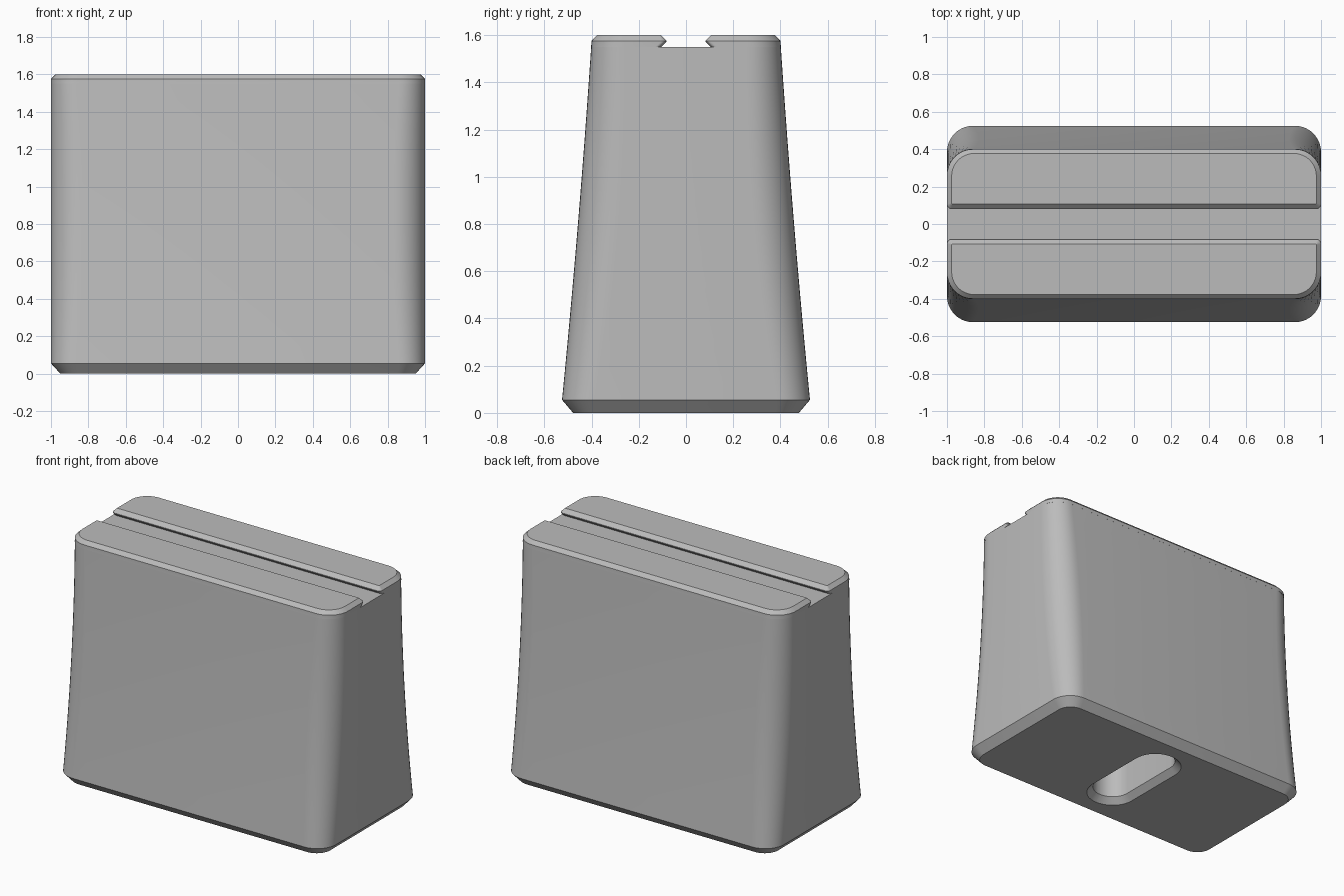
import bpy, bmesh, math

cube = bpy.data.objects.get("Cube")
if cube:
    bpy.data.objects.remove(cube, do_unlink=True)

SEG = 10
grey = bpy.data.materials.new("plain grey")
grey.use_nodes = True
COLOUR = (0.5, 0.5, 0.5, 1)
grey.diffuse_color = COLOUR
grey.node_tree.nodes["Principled BSDF"].inputs["Base Color"].default_value = COLOUR


def rounded_ring(hx, y0, y1, r0, r1, z):
    """Counter-clockwise rounded rectangle; r0 rounds the y0 side, r1 the y1 side."""
    corners = [(hx - r0, y0 + r0, r0, -90), (hx - r1, y1 - r1, r1, 0),
               (r1 - hx, y1 - r1, r1, 90), (r0 - hx, y0 + r0, r0, 180)]
    ring = []
    for cx, cy, r, start in corners:
        for i in range(SEG + 1):
            a = math.radians(start + 90 * i / SEG)
            ring.append((cx + r * math.cos(a), cy + r * math.sin(a), z))
    return ring


def loft(name, rings):
    """Skin consecutive rings and cap both ends."""
    bm = bmesh.new()
    loops = [[bm.verts.new(p) for p in ring] for ring in rings]
    n = len(loops[0])
    for low, high in zip(loops, loops[1:]):
        for i in range(n):
            j = (i + 1) % n
            bm.faces.new((low[i], low[j], high[j], high[i]))
    bm.faces.new(loops[0][::-1])
    bm.faces.new(loops[-1])
    bmesh.ops.recalc_face_normals(bm, faces=bm.faces)
    mesh = bpy.data.meshes.new(name)
    bm.to_mesh(mesh)
    bm.free()
    mesh.materials.append(grey)
    obj = bpy.data.objects.new(name, mesh)
    bpy.context.collection.objects.link(obj)
    bpy.ops.object.select_all(action="DESELECT")
    obj.select_set(True)
    bpy.context.view_layer.objects.active = obj
    bpy.ops.object.shade_smooth_by_angle(angle=math.radians(25))
    return obj


def body_ring(z):
    """Tapered, slightly hollow-sided section of the body."""
    t = (z - 0.055) / 1.52
    bow = 4 * t * (1 - t)
    hy = 0.525 - 0.125 * t - 0.006 * bow
    r = 0.14 + 0.03 * bow
    return rounded_ring(1, -hy, hy, r, r, z)


def slot_ring(hx, hy, z):
    return rounded_ring(hx, -hy, hy, hx * 0.98, hx * 0.98, z)


# Body: slot ceiling, slot wall, slot chamfer, underside, base chamfer, walls
FLOOR = 1.55
rings = [slot_ring(0.125, 0.34, 0.6), slot_ring(0.125, 0.34, 0.04),
         slot_ring(0.165, 0.38, 0), rounded_ring(0.95, -0.478, 0.478, 0.1, 0.1, 0)]
STEPS = 12
rings += [body_ring(0.055 + (FLOOR - 0.055) * i / STEPS) for i in range(STEPS + 1)]
loft("body", rings)

# Top rails: chamfered bars either side of an undercut groove
for name, side in (("back_rail", 1), ("front_rail", -1)):
    sections = [(1, 0.105, 0.402, 0.025, 0.14, FLOOR),
                (1, 0.082, 0.4, 0.025, 0.14, 1.572),
                (1, 0.082, 0.4, 0.025, 0.14, 1.576),
                (0.975, 0.107, 0.377, 0.005, 0.12, 1.6)]
    loft(name, [[(x * side, y * side, z) for x, y, z in rounded_ring(*s)] for s in sections])
